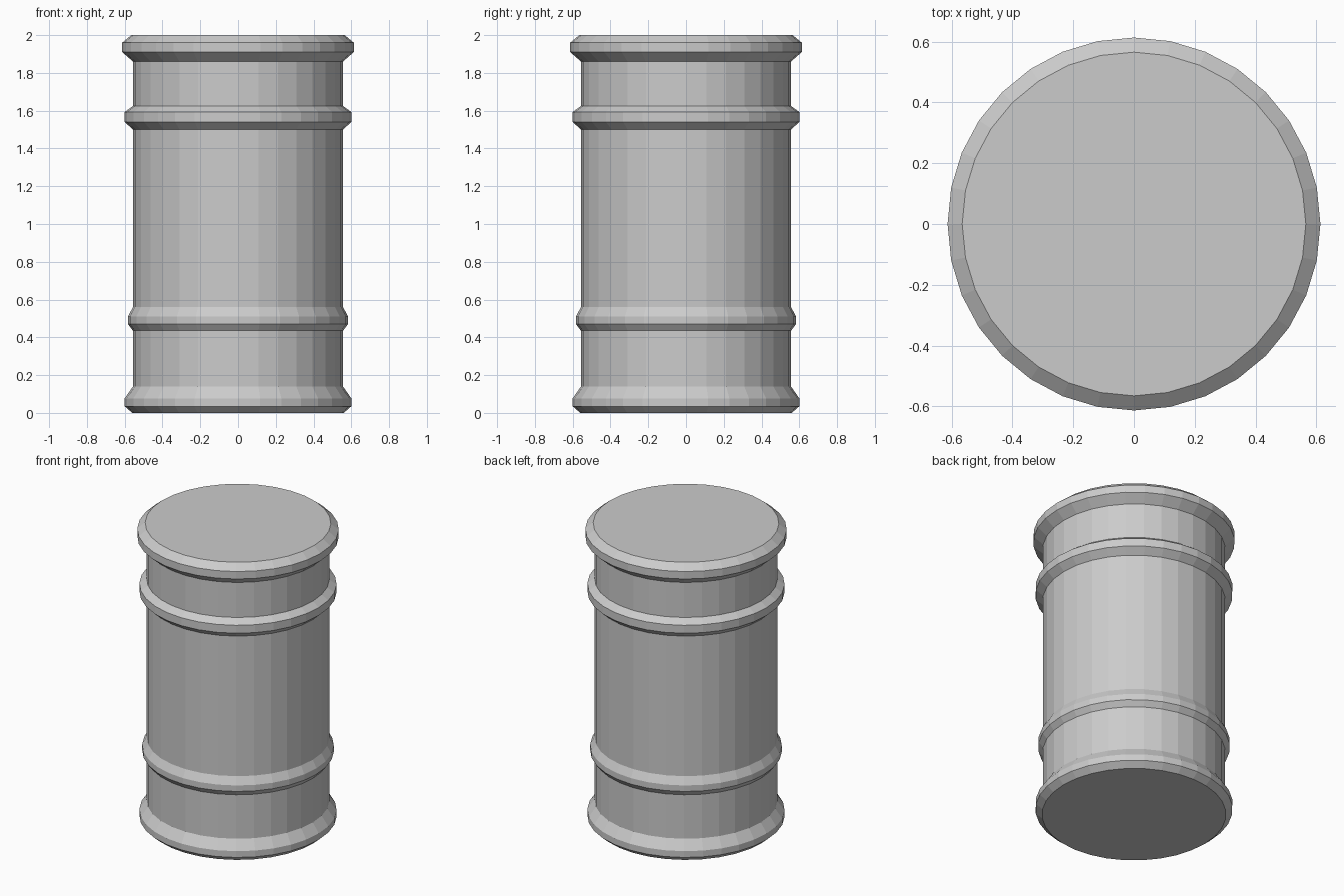
import bpy, bmesh, math

if "Cube" in bpy.data.objects:
    bpy.data.objects.remove(bpy.data.objects["Cube"])

SIDES = 32
BODY = 0.556  # barrel wall radius


def lathe(name, profile):
    """Spin an (radius, height) profile round z, capping both ends."""
    bm = bmesh.new()
    rings = []
    for r, z in profile:
        rings.append([bm.verts.new((r * math.cos(2 * math.pi * i / SIDES),
                                    r * math.sin(2 * math.pi * i / SIDES), z))
                      for i in range(SIDES)])
    for lo, hi in zip(rings, rings[1:]):
        for i in range(SIDES):
            j = (i + 1) % SIDES
            bm.faces.new((lo[i], lo[j], hi[j], hi[i]))
    bm.faces.new(rings[0][::-1])
    bm.faces.new(rings[-1])
    mesh = bpy.data.meshes.new(name)
    bm.to_mesh(mesh)
    bm.free()
    obj = bpy.data.objects.new(name, mesh)
    bpy.context.collection.objects.link(obj)
    return obj


def hoop(radius, z0, z1, z2, z3):
    """Bevelled band: out from the wall, flat rim, back to the wall."""
    return [(BODY, z0), (radius, z1), (radius, z2), (BODY, z3)]


# Barrel outline from base to lid, as one closed skin
profile = [(0.56, 0.0), (0.60, 0.035), (0.60, 0.077), (BODY, 0.14)]  # foot rim
profile += hoop(0.583, 0.435, 0.47, 0.51, 0.56)                      # lower hoop
profile += hoop(0.60, 1.50, 1.54, 1.593, 1.625)                      # upper hoop
profile += [(BODY, 1.86), (0.613, 1.91), (0.613, 1.96), (0.565, 2.0)]  # lid rim
lathe("barrel", profile)
